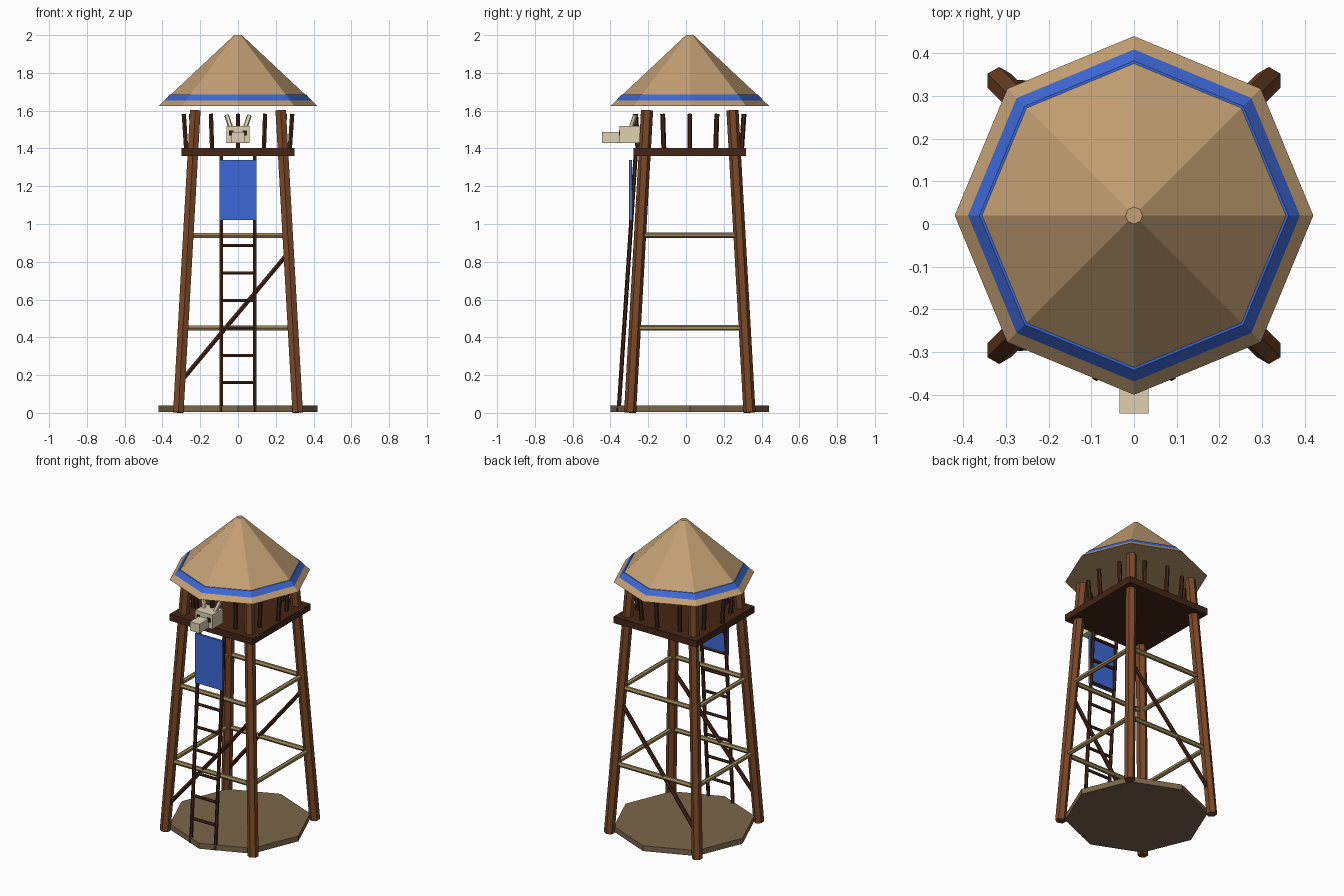
import bpy, math
from mathutils import Vector

if "Cube" in bpy.data.objects:
    bpy.data.objects.remove(bpy.data.objects["Cube"])

CY = 0.02  # tower axis sits slightly behind the origin


def mat(name, rgb):
    m = bpy.data.materials.new(name)
    m.diffuse_color = (*[c ** 2.2 for c in rgb], 1)  # display colour to linear
    m.use_nodes = True
    m.node_tree.nodes["Principled BSDF"].inputs["Base Color"].default_value = m.diffuse_color
    return m


LOG = mat("log_wood", (0.48, 0.29, 0.17))
DARK = mat("dark_wood", (0.28, 0.165, 0.11))
POLE = mat("pale_pole", (0.60, 0.52, 0.34))
THATCH = mat("thatch", (0.76, 0.62, 0.45))
EARTH = mat("earth", (0.48, 0.40, 0.295))
BLUE = mat("blue_cloth", (0.25, 0.41, 0.84))
BONE = mat("bone", (0.87, 0.81, 0.69))
SOCKET = mat("socket", (0.20, 0.13, 0.09))


def finish(name, m):
    o = bpy.context.object
    o.name = name
    o.data.materials.append(m)
    return o


def box(name, m, lo, hi):
    lo, hi = Vector(lo), Vector(hi)
    bpy.ops.mesh.primitive_cube_add(size=1, location=(lo + hi) / 2)
    o = finish(name, m)
    o.scale = hi - lo
    return o


def rod(name, m, a, b, r, sides=6):
    a, b = Vector(a), Vector(b)
    bpy.ops.mesh.primitive_cylinder_add(vertices=sides, radius=r, depth=(b - a).length, location=(a + b) / 2)
    o = finish(name, m)
    o.rotation_mode = 'QUATERNION'
    o.rotation_quaternion = Vector((0, 0, 1)).rotation_difference(b - a)
    return o


def frustum(name, m, r1, r2, z1, z2):
    bpy.ops.mesh.primitive_cone_add(vertices=8, radius1=r1, radius2=r2, depth=z2 - z1,
                                    location=(0, CY, (z1 + z2) / 2))
    return finish(name, m)


def leg_offset(z):
    return 0.316 - 0.09 * z / 1.6


# Ground slab, roof and roof band
frustum("base", EARTH, 0.42, 0.42, 0.005, 0.04)
frustum("roof", THATCH, 0.42, 0.02, 1.625, 2.0)
frustum("roof_band", BLUE, 0.403, 0.362, 1.638, 1.685)

# Four tapering legs
for sx in (-1, 1):
    for sy in (-1, 1):
        b, t = leg_offset(0), leg_offset(1.6)
        rod("leg", LOG, (sx * b, CY + sy * b, 0.002), (sx * t, CY + sy * t, 1.602), 0.032)

# Horizontal poles on all four sides
for z in (0.45, 0.94):
    d = leg_offset(z)
    for s in (-1, 1):
        rod("cross_pole_x", POLE, (-d, CY + s * d, z), (d, CY + s * d, z), 0.015)
        rod("cross_pole_y", POLE, (s * d, CY - d, z), (s * d, CY + d, z), 0.015)

# Diagonal braces on front and back
for s in (-1, 1):
    lo, hi = leg_offset(0.16), leg_offset(0.85)
    rod("brace", DARK, (-lo, CY + s * lo, 0.16), (hi, CY + s * hi, 0.85), 0.013)

# Platform and ring of leaning rail posts
box("platform", DARK, (-0.298, CY - 0.298, 1.36), (0.298, CY + 0.298, 1.402))
for i in range(12):
    a = math.radians(30 * i)
    c, s = math.cos(a), math.sin(a)
    rod("rail_post", DARK, (0.274 * c, CY + 0.274 * s, 1.39), (0.287 * c, CY + 0.287 * s, 1.583), 0.013)

# Ladder
foot, head = Vector((0, -0.357, 0.005)), Vector((0, -0.265, 1.39))
for x in (-0.088, 0.088):
    rod("ladder_rail", DARK, foot + Vector((x, 0, 0)), head + Vector((x, 0, 0)), 0.011)
for i in range(9):
    p = foot.lerp(head, (0.155 + 0.145 * i) / 1.385)
    rod("ladder_rung", DARK, p - Vector((0.088, 0, 0)), p + Vector((0.088, 0, 0)), 0.009)

# Banner
box("banner", BLUE, (-0.098, -0.301, 1.02), (0.098, -0.287, 1.34))

# Skull trophy
box("skull", BONE, (-0.062, -0.352, 1.428), (0.062, -0.245, 1.52))
box("skull_snout", BONE, (-0.034, -0.444, 1.43), (0.034, -0.34, 1.488))
for s in (-1, 1):
    x1, x2 = sorted((s * 0.025, s * 0.048))
    box("skull_eye", SOCKET, (x1, -0.356, 1.468), (x2, -0.34, 1.496))
    rod("skull_horn", BONE, (s * 0.038, -0.292, 1.51), (s * 0.06, -0.27, 1.575), 0.013, 5)
